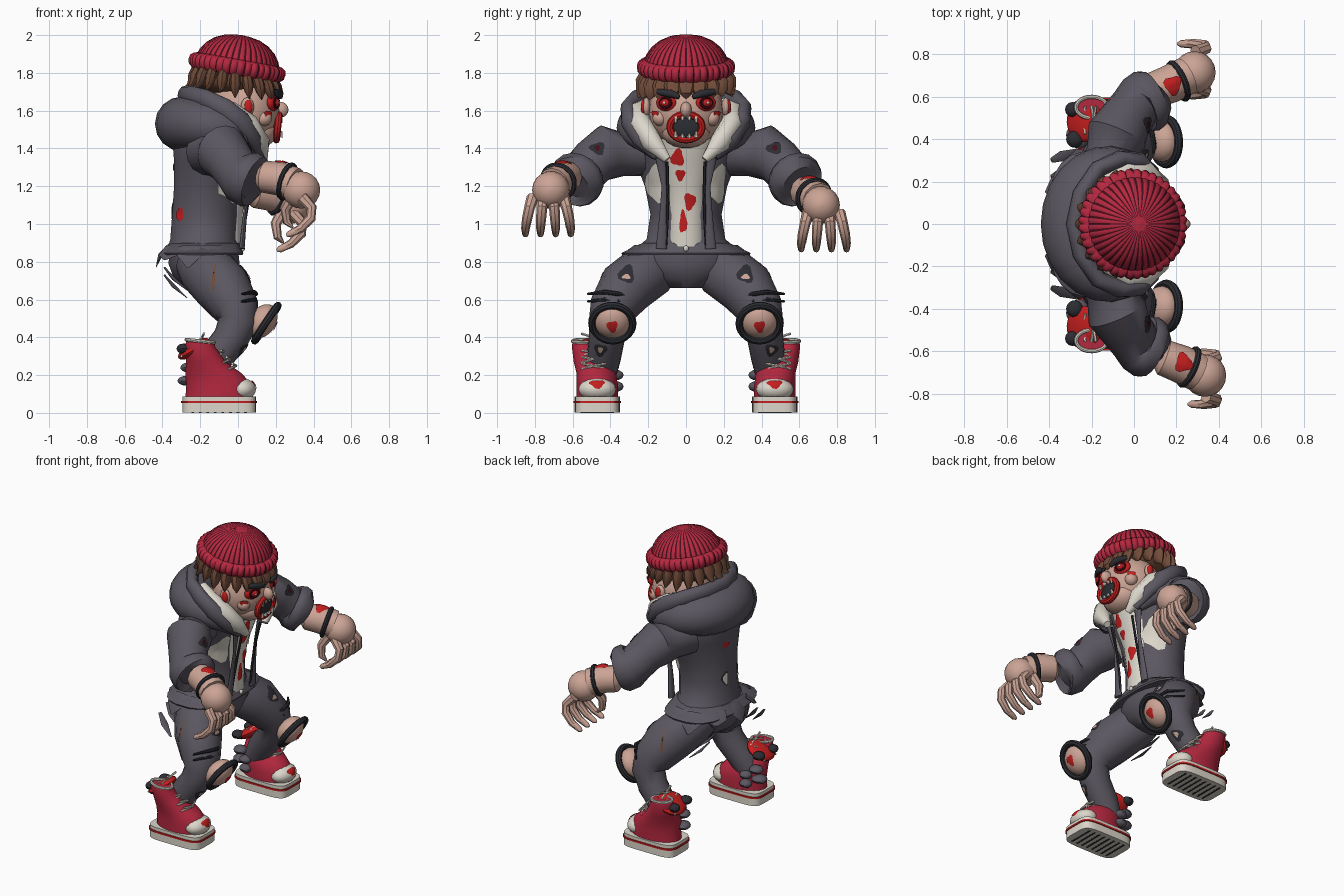
import bpy, bmesh, math, random
from mathutils import Vector, Matrix
from mathutils.bvhtree import BVHTree

random.seed(4)
if bpy.data.objects.get("Cube"):
    bpy.data.objects.remove(bpy.data.objects["Cube"])
made, TAU, sin, cos = [], math.tau, math.sin, math.cos

def material(name, r, g, b):
    m = bpy.data.materials.new(name)
    m.use_nodes = True
    m.diffuse_color = (r, g, b, 1)
    m.node_tree.nodes["Principled BSDF"].inputs["Base Color"].default_value = (r, g, b, 1)
    return m

crimson, maroon = material("crimson", .46, .021, .05), material("maroon", .06, .004, .01)
blood, brown = material("blood red", .55, .013, .013), material("brown", .17, .072, .042)
charcoal, black = material("charcoal", .105, .094, .118), material("black", .025, .026, .032)
skin, white = material("skin", .6, .37, .3), material("off white", .72, .68, .6)

def make(name, verts, faces, mat):
    me = bpy.data.meshes.new(name)
    me.from_pydata([tuple(v) for v in verts], [], faces)
    me.materials.append(mat)
    ob = bpy.data.objects.new(name, me)
    bpy.context.scene.collection.objects.link(ob)
    made.append(ob)
    return ob

def skin_rings(name, rings, mat, closed=False):
    """Joins equal rings of points into one closed surface."""
    n, k = len(rings[0]), len(rings)
    faces = [(i * n + j, i * n + (j + 1) % n, (i + 1) % k * n + (j + 1) % n, (i + 1) % k * n + j)
             for i in range(k if closed else k - 1) for j in range(n)]
    if not closed:
        faces += [tuple(range(n)), tuple(range((k - 1) * n, k * n))]
    ob = make(name, [p for r in rings for p in r], faces, mat)
    bm = bmesh.new()
    bm.from_mesh(ob.data)
    bmesh.ops.recalc_face_normals(bm, faces=bm.faces)
    bm.to_mesh(ob.data)
    bm.free()
    return ob

def loft(name, sections, mat, s=1, n=24, power=1):
    """Stacked level ovals: z, x centre, y centre, x radius, y radius; a low power squares them."""
    shape = [[math.copysign(abs(f(TAU * (j + .5) / n)) ** power, f(TAU * (j + .5) / n)) for f in (cos, sin)] for j in range(n)]
    return skin_rings(name, [[(cx + rx * u, s * cy + ry * v, z) for u, v in shape] for z, cx, cy, rx, ry in sections], mat)

def tube(name, pts, mat, s=1, n=12, squash=1):
    """Round limb through points of x, y, z, radius."""
    c = [Vector((p[0], s * p[1], p[2])) for p in pts]
    d = c[-1] - c[0]
    ref = Vector((1, 0, 0)) if abs(d.z) > .8 * d.length else Vector((0, 0, 1))
    rings = []
    for i, p in enumerate(pts):
        t = (c[min(i + 1, len(c) - 1)] - c[max(i - 1, 0)]).normalized()
        u = t.cross(ref).normalized()
        v = t.cross(u) * squash
        rings.append([c[i] + p[3] * (u * cos(TAU * j / n) + v * sin(TAU * j / n)) for j in range(n)])
    return skin_rings(name, rings, mat)

def frame(c, axis, s):
    turn = Vector((axis[0], s * axis[1], axis[2])).to_track_quat('Z', 'Y')
    return Matrix.Translation((c[0], s * c[1], c[2])) @ turn.to_matrix().to_4x4()

def ball(name, c, r, mat, axis=(1, 0, 0), s=1, n=18):
    """Ellipsoid with radii across, up and along the axis."""
    m, lats = frame(c, axis, s), [.04 + (math.pi - .08) * i / 10 for i in range(11)]
    return skin_rings(name, [[m @ Vector((r[0] * sin(f) * cos(TAU * j / n), r[1] * sin(f) * sin(TAU * j / n), r[2] * cos(f)))
                              for j in range(n)] for f in lats], mat)

def ring(name, c, axis, a, b, r, mat, s=1, n=28):
    m, turns = frame(c, axis, s), [TAU * j / 8 for j in range(8)]
    return skin_rings(name, [[m @ Vector(((a + r * cos(w)) * cos(t), (b + r * cos(w)) * sin(t), r * sin(w))) for w in turns]
                             for t in (TAU * i / n for i in range(n))], mat, True)

def decal(name, target, c, axis, w, h, mat, s=1, lift=.005, n=14):
    """Ragged patch laid on the surface of a part."""
    tree = BVHTree.FromPolygons([v.co.copy() for v in target.data.vertices], [list(p.vertices) for p in target.data.polygons])
    m, verts = frame(c, axis, s), []
    ax = (m.to_3x3() @ Vector((0, 0, 1))).normalized()
    for k in (0, .35, .7, 1):
        for j in range(n if k else 1):
            a = TAU * j / n
            q = k * (1 + .2 * sin(3 * a + c[2] * 40))
            p = m @ Vector((w * q * cos(a), h * q * sin(a), 0))
            verts.append((tree.ray_cast(p + ax * .3, -ax)[0] or p) + ax * lift)
    faces = [(0, 1 + j, 1 + (j + 1) % n) for j in range(n)]
    faces += [(1 + k * n + j, 1 + k * n + n + j, 1 + k * n + n + (j + 1) % n, 1 + k * n + (j + 1) % n) for k in range(2) for j in range(n)]
    make(name, verts, faces, mat)

# Torso, shirt and trousers seat
jacket = loft("jacket", [(.85, -.18, 0, .2, .29), (.92, -.18, 0, .18, .21), (1.05, -.17, 0, .18, .19), (1.2, -.16, 0, .18, .22),
                         (1.33, -.14, 0, .2, .27), (1.46, -.13, 0, .22, .32), (1.57, -.14, 0, .17, .25)], charcoal)
shirt = loft("shirt", [(.88, -.06, 0, .08, .1), (1.05, -.06, 0, .085, .1), (1.2, -.04, 0, .085, .11),
                       (1.33, -.01, 0, .1, .14), (1.45, .02, 0, .1, .15)], white)
loft("trousers_seat", [(.66, -.17, 0, .1, .09), (.71, -.18, 0, .16, .2), (.79, -.18, 0, .19, .27), (.88, -.18, 0, .18, .24)], charcoal)
loft("jacket_hem", [(.836, -.19, 0, .215, .34), (.846, -.19, 0, .22, .345), (.9, -.18, 0, .185, .23)], charcoal, power=.75)
ball("fly_button", (.025, 0, .87), (.014, .016, .012), white)
for i in range(7):
    a = 1.25 + i * .63
    tube("hem_tatter", [(-.19 + r * .66 * cos(a), r * sin(a), z, w) for r, z, w in
                        ((.27, .88, .07), (.335, .835, .07), (.37, .81 - .04 * (i % 2), .008))], charcoal, n=6, squash=.2)
for y, z, w, h in ((-.045, 1.35, .035, .045), (-.03, 1.26, .025, .03), (.02, 1.12, .03, .045), (-.015, 1.01, .02, .06)):
    decal("shirt_stain", shirt, (0, y, z), (1, 0, 0), w, h, blood)
for name, y, z, w, h, mat, lift in (("back_stain", .05, 1.3, .03, .02, blood, .005), ("back_hole", .06, 1.07, .027, .047, black, .005),
                                    ("back_lining", .06, 1.07, .019, .037, white, .009), ("side_stain", -.13, 1.05, .03, .035, blood, .005)):
    decal(name, jacket, (-.32, y, z), (-1, 3 * min(y, 0), 0), w, h, mat, lift=lift)

# Hood with a raised rim
turns = [i / 10 - 1 for i in range(21)]
tube("hood", [(-.08 - .215 * cos(2.5 * t), .265 * sin(2.5 * t), 1.53 - .165 * t ** 4, .145 - .115 * t * t) for t in turns], charcoal, n=16)
rim = [(.12, .15, 1.36, .022), (.085, .245, 1.45, .035), (.02, .3, 1.54, .042), (-.07, .305, 1.61, .042), (-.17, .26, 1.66, .04), (-.25, .14, 1.68, .04)]
tube("hood_rim", rim + [(-.28, 0, 1.68, .04)] + [(x, -y, z, r) for x, y, z, r in rim[::-1]], charcoal, squash=1.3)

# Head and face
head = ball("head", (.03, 0, 1.6), (.2, .2, .19), skin, n=28)
ball("jaw", (.1, 0, 1.49), (.13, .09, .11), skin)
ball("nose", (.225, 0, 1.605), (.03, .042, .042), skin)
ring("lips", (.21, 0, 1.513), (1, 0, -.1), .085, .068, .019, blood)
ball("mouth", (.2, 0, 1.513), (.082, .066, .022), black)
for i in range(4):
    for z, d in ((1.565, -1), (1.461, 1)):
        tube("tooth", [(.224, (i - 1.5) * .036, z, .013), (.232, (i - 1.5) * .036, z + d * (.03 - .012 * (i in (1, 2))), .005)], white, n=6)

# Hair under the hat
ball("hair_cap", (-.03, 0, 1.76), (.215, .08, .2), brown, n=24)
locks = 20
for i in range(locks):
    c, sn = cos(TAU * i / locks), sin(TAU * i / locks)
    drop = .115 + .03 * random.random() - .015 * c
    tube("hair_lock", [(-.015 + r * c, r * sn, 1.81 - .04 * c - drop * k, w) for r, k, w in
                       ((.19, 0, .045), (.22, .45, .05), (.235, .75, .033), (.252 - .022 * c, 1, .003))], brown, n=8, squash=.6)

# Ribbed knitted hat with dark grooves
ribs, step = 40, 6
profile = [(.2, -.045, .2), (.235, -.044, .5), (.256, -.025, .8), (.261, 0, .8), (.256, .022, .8), (.238, .036, .5),
           (.22, .04, .3), (.21, .065, .5), (.186, .1, .5), (.145, .134, .5), (.095, .157, .5), (.035, .168, .3), (.02, .168, 0)]
tilt = Matrix.Translation((-.005, 0, 1.832)) @ Matrix.Rotation(math.radians(10), 4, 'Y')
wave = [(TAU * j / (ribs * step), .05 * (1 - sin(math.pi * (j % step) / step))) for j in range(ribs * step)]
hat = skin_rings("knitted_hat", [[tilt @ Vector((r * (1 - g * w) * cos(a), r * (1 - g * w) * sin(a), z)) for a, w in wave]
                                 for r, z, g in profile], crimson)
hat.data.materials.append(maroon)
for k, f in enumerate(hat.data.polygons[:-2]):
    row, j = k // (ribs * step), k % step
    f.material_index = int(5 < row < 11 and j in (0, step - 1) or row < 6 and j == 0 and k // step % 2)
ball("hat_button", (.025, 0, 1.99), (.036, .036, .009), crimson, (.17, 0, 1))

for s, side in ((1, "left_"), (-1, "right_")):
    # Eyes, brows, cheeks and ears
    tube(side + "brow", [(.225, .035, 1.672, .012), (.22, .08, 1.69, .022), (.18, .15, 1.7, .016)], black, s)
    look, out = (.9, .4, 0), (0, 1, 0)
    ring(side + "eye_rim", (.202, .109, 1.642), look, .032, .027, .008, maroon, s)
    for part, c, r, mat, axis in (
            ("eye_socket", (.185, .105, 1.642), (.058, .045, .025), blood, look), ("eye", (.206, .11, 1.642), (.022, .02, .014), blood, look),
            ("pupil", (.218, .115, 1.642), (.007, .007, .005), white, look), ("cheek", (.135, .135, 1.56), (.042, .042, .045), skin, look),
            ("ear", (.05, .21, 1.62), (.035, .05, .022), skin, out), ("ear_wound", (.055, .225, 1.62), (.022, .038, .014), blood, out)):
        ball(side + part, c, r, mat, axis, s)
    decal(side + "cheek_wound", head, (.16, .165, 1.58), (.7, .7, -.1), .025, .022, blood, s, .018)

    # Hood lining, torn jacket fronts and zips
    tube(side + "hood_lining", [(.135, .1, 1.34, .022), (.115, .18, 1.43, .055), (.05, .24, 1.53, .06), (-.04, .25, 1.6, .05), (-.13, .2, 1.64, .03)], white, s)
    decal(side + "front_lining", jacket, (0, .17, 1.21), (1, .3, 0), .065, .1, white, s, .012)
    tube(side + "jacket_edge", [(.08, .135, 1.36, .03), (.055, .115, 1.2, .014), (.035, .12, 1.03, .022), (.02, .13, .87, .03)], charcoal, s, squash=.5)
    tube(side + "zip", [(.1, .1, 1.33, .008), (.06, .095, 1.15, .008), (.035, .1, 1, .008), (.02, .11, .88, .01)], black, s, 6)

    # Sleeve and hand
    hz, hx = (1.1, -.05) if s > 0 else (1.18, 0)
    sleeve = tube(side + "sleeve", [(-.14, .22, 1.39, .14), (-.11, .33, 1.37, .115), (-.08, .42, 1.38, .145), (-.04, .49, 1.33, .125), (0, .545, 1.27, .12),
                                    (.02, .56, 1.25, .14), (.06, .58, 1.235, .15), (.09, .59, 1.225, .14), (.095, .595, 1.22, .1)], charcoal, s, 16)
    decal(side + "sleeve_tear", sleeve, (.03, .46, 1.38), (.8, .2, .5), .04, .035, black, s)
    decal(side + "sleeve_wound", sleeve, (.03, .46, 1.38), (.8, .2, .5), .013, .016, maroon, s, .008)
    wrist = tube(side + "wrist", [(x + hx, y, hz + z, r) for x, y, z, r in
                                  ((.12, .62, .075, .06), (.14, .63, .07, .085), (.22, .66, .06, .09), (.3, .7, .03, .09))], skin, s)
    ring(side + "wrist_band", (.26 + hx, .675, hz + .045), (.9, .4, -.3), .09, .09, .015, black, s)
    decal(side + "wrist_wound", wrist, (.22 + hx, .655, hz + .1), (.3, 0, 1), .045, .04, blood, s, .008)
    ball(side + "palm", (.335 + hx, .715, hz), (.1, .1, .1), skin, s=s)
    path = ((.34, .055, -.04, .032), (.39, .066, -.095, .028), (.385, .074, -.15, .027), (.33, .08, -.205, .023), (.27, .08, -.235, .017), (.255, .08, -.24, .007))
    for i in range(4):
        tube(side + "finger", [(x + hx, .73 + w * (i - 1.5), hz + z, r) for x, w, z, r in path], skin, s, 8)
    tube(side + "thumb", [(x + hx, y, hz - z, r) for x, y, z, r in
                          ((.29, .65, .03, .035), (.25, .63, .1, .028), (.26, .62, .17, .022), (.29, .63, .2, .007))], skin, s, 8)

    # Trouser leg with torn knee
    leg = tube(side + "trouser_leg", [(-.23, .13, .82, .12), (-.17, .19, .76, .15), (-.08, .32, .66, .15), (-.01, .39, .55, .125), (.0, .41, .48, .105),
                                      (-.04, .42, .39, .095), (-.12, .435, .29, .09), (-.17, .45, .2, .08)], charcoal, s, 16)
    face, front = (.83, .03, -.55), (1, .1, .1)
    knee = ball(side + "knee", (.13, .39, .485), (.098, .1, .07), skin, face, s)
    ring(side + "knee_hem", (.15, .39, .475), face, .108, .112, .02, black, s)
    decal(side + "knee_wound", knee, (.19, .39, .46), face, .028, .035, blood, s)
    for part, y, z, w, h, mat, lift in (("thigh_tear", .31, .73, .042, .05, black, .005), ("thigh_skin", .31, .715, .022, .014, skin, .009),
                                        ("shin_tear", .45, .33, .035, .03, black, .005), ("shin_skin", .45, .33, .014, .014, skin, .009)):
        decal(side + part, leg, (0, y, z), front, w, h, mat, s, lift)
    decal(side + "thigh_seam", leg, (-.12, .4, .7), (-.2, 1, .4), .008, .08, brown, s)
    for z in (.59, .63):
        tube(side + "thigh_strap", [(.04, .27, z - .02, .006), (.095, .36, z, .012), (.085, .43, z + .01, .012), (.02, .52, z, .006)], black, s, 8)
    for y, z in ((.22, .77), (.3, .73)):
        tube(side + "loose_strip", [(-.39, y, z, .012), (-.34, y + .02, z - .06, .025), (-.27, y + .05, z - .12, .006)], charcoal, s, 6, .3)

    # High-top shoe on a layered sole
    for part, low, high, grow, mat in (("sole_base", .001, .053, 0, white), ("sole_stripe", .052, .064, .006, blood), ("sole_top", .064, .086, 0, white)):
        loft(side + part, [(z, -.1, .47, .195 + grow, .12 + grow) for z in (low, high)], mat, s, 32, .4)
    for i in range(8):
        loft(side + "tread", [(z, -.24 + .04 * i, .47, .007, .09) for z in (0, .004)], black, s, 12, .1)
    loft(side + "shoe", [(.08, -.1, .47, .18, .11), (.15, -.1, .47, .175, .11), (.21, -.13, .475, .15, .105), (.27, -.17, .5, .105, .095),
                         (.35, -.2, .545, .08, .06), (.38, -.2, .55, .075, .05)], crimson, s)
    toe = ball(side + "toe_cap", (.02, .47, .125), (.1, .06, .075), white, s=s)
    decal(side + "toe_stain", toe, (.08, .47, .15), (.7, 0, .7), .04, .025, blood, s)
    ring(side + "shoe_collar", (-.2, .55, .38), (.1, 0, 1), .05, .074, .01, white, s)
    ball(side + "shoe_tongue", (-.235, .49, .34), (.105, .095, .035), blood, (-.5, .05, .8), s)
    for i in range(3):
        for part, x, y, z, dx, dz in (("lace", -.05 - .03 * i, .49, .23 + .035 * i, .04, .03), ("tongue_lace", -.3 + .05 * i, .49, .3 + .04 * i, .01, .04)):
            for d in (-.065, .065):
                tube(side + part, [(x, y - d, z, .007), (x + dx, y, z + .02, .007), (x + .02, y + d, z + dz, .007)], white, s, 6)
    for x, y, z, w in ((-.29, .54, .34, .035), (-.28, .4, .34, .04), (-.27, .42, .17, .05), (-.26, .4, .24, .045), (-.2, .37, .14, .04), (-.2, .37, .2, .04)):
        ball(side + "ankle_scrap", (x, y, z), (w, .028, w), black if z > .3 else charcoal, s=s, n=10)

# Smooth shading that keeps hard edges
bpy.ops.object.select_all(action='DESELECT')
for ob in made:
    ob.select_set(True)
bpy.context.view_layer.objects.active = made[0]
bpy.ops.object.shade_smooth_by_angle(angle=math.radians(40))
